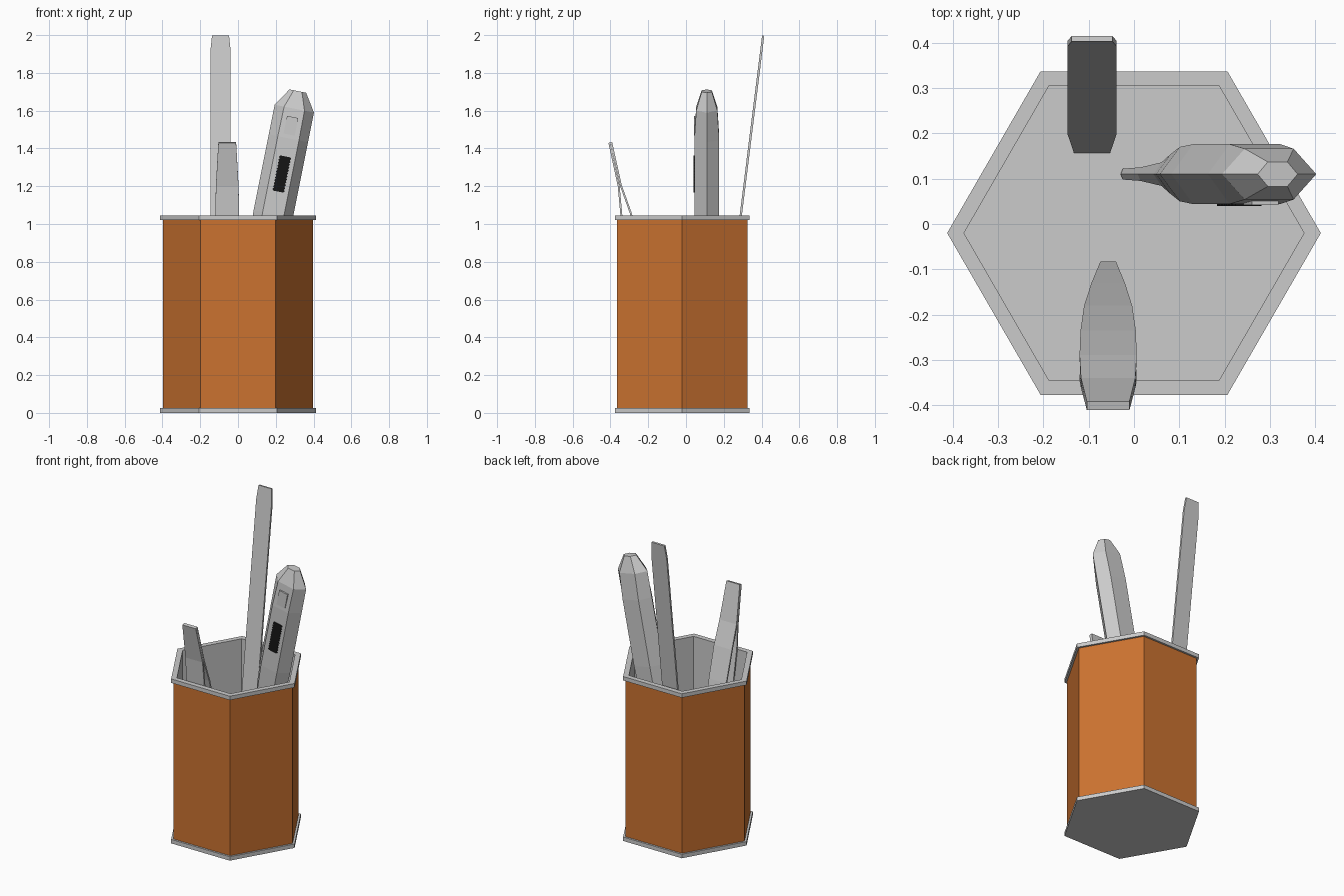
import bpy, bmesh, math
from mathutils import Vector, Matrix

if "Cube" in bpy.data.objects:
    bpy.data.objects.remove(bpy.data.objects["Cube"])


def material(name, rgb):
    m = bpy.data.materials.new(name)
    m.diffuse_color = (*rgb, 1)
    m.use_nodes = True
    m.node_tree.nodes["Principled BSDF"].inputs["Base Color"].default_value = m.diffuse_color
    return m


GREY = material("light grey", (0.6, 0.6, 0.6))
ORANGE = material("orange", (0.6, 0.17, 0.03))
BLACK = material("black", (0.008, 0.008, 0.008))


def loft(name, rings, mat, matrix=Matrix(), closed=False):
    """Skin matching rings of points; cap the ends, or join last to first."""
    bm = bmesh.new()
    vs = [[bm.verts.new(p) for p in ring] for ring in rings]
    n = len(rings[0])
    pairs = list(zip(vs, vs[1:])) + ([(vs[-1], vs[0])] if closed else [])
    for a, b in pairs:
        for i in range(n):
            j = (i + 1) % n
            bm.faces.new((a[i], a[j], b[j], b[i]))
    if not closed:
        bm.faces.new(vs[0][::-1])
        bm.faces.new(vs[-1])
    bmesh.ops.recalc_face_normals(bm, faces=bm.faces)
    mesh = bpy.data.meshes.new(name)
    bm.to_mesh(mesh)
    bm.free()
    mesh.materials.append(mat)
    ob = bpy.data.objects.new(name, mesh)
    ob.matrix_world = matrix
    bpy.context.collection.objects.link(ob)
    return ob


def hexagon(r, z):
    return [(r * math.cos(k * math.pi / 3), r * math.sin(k * math.pi / 3) - 0.02, z)
            for k in range(6)]


def hex_tube(name, r_out, r_in, z0, z1, mat):
    loft(name, [hexagon(r_out, z0), hexagon(r_out, z1), hexagon(r_in, z1),
                hexagon(r_in, z0)], mat, closed=True)


def slab(name, outline, y0, y1, mat, matrix):
    """Flat plate: an xz outline extruded along y."""
    loft(name, [[(x, y, z) for x, z in outline] for y in (y0, y1)], mat, matrix)


# Cup: base, orange walls, grey lining and rim
loft("cup_base", [hexagon(0.412, 0), hexagon(0.412, 0.025)], GREY)
hex_tube("cup_walls", 0.398, 0.386, 0.025, 1.02, ORANGE)
hex_tube("cup_lining", 0.386, 0.375, 0.025, 1.02, GREY)
hex_tube("cup_rim", 0.412, 0.375, 1.02, 1.045, GREY)

# Ruler leaning to the back
lean = Matrix.Translation((-0.0925, 0.163, 0.027)) @ Matrix.Rotation(-0.124, 4, 'X')
slab("ruler", [(-0.04, 0), (0.04, 0), (0.054, 0.33), (0.054, 1.9), (0.045, 1.985),
               (-0.045, 1.985), (-0.054, 1.9), (-0.054, 0.33)], -0.006, 0.006, GREY, lean)

# Tweezers leaning to the front: (length, half width, arm offset)
lean = Matrix.Translation((-0.057, -0.092, 0.03)) @ Matrix.Rotation(0.217, 4, 'X')
stations = [(0, 0.017, 0.005), (0.3, 0.037, 0.022), (0.6, 0.053, 0.037),
            (0.85, 0.061, 0.036), (1.05, 0.063, 0.025), (1.2, 0.06, 0.006),
            (1.435, 0.047, 0.005)]
for side, label in ((-1, "front"), (1, "back")):
    loft("tweezer_arm_" + label,
         [[(-w, side * o - 0.005, s), (w, side * o - 0.005, s),
           (w, side * o + 0.005, s), (-w, side * o + 0.005, s)]
          for s, w, o in stations], GREY, lean)

# Knife leaning to the right: (length, half width, flat half width, half depth)
lean = Matrix.Translation((0.0, 0.11, 0.12)) @ Matrix.Rotation(0.1974, 4, 'Y')
sections = [(-0.09, 0.012, 0.007, 0.012), (0.12, 0.016, 0.009, 0.015),
            (0.42, 0.04, 0.022, 0.026), (0.6, 0.07, 0.04, 0.042),
            (0.78, 0.098, 0.053, 0.06), (0.95, 0.106, 0.057, 0.066),
            (1.36, 0.106, 0.057, 0.066), (1.52, 0.106, 0.055, 0.056),
            (1.615, 0.045, 0.022, 0.027)]
loft("knife_handle",
     [[(w, 0, s), (f, d, s), (-f, d, s), (-w, 0, s), (-f, -d, s), (f, -d, s)]
      for s, w, f, d in sections], GREY, lean)

# Serrated thumb grip and small catch on the knife front
teeth = 12
right = [(0.027 + 0.006 * (i % 2), 1.073 + 0.19 * i / (2 * teeth))
         for i in range(2 * teeth + 1)]
left = [(-x, z) for x, z in reversed(right)]
slab("knife_grip", [(x + 0.003, z) for x, z in right + left], -0.07, -0.062, BLACK, lean)
slab("knife_catch", [(-0.03, 1.38), (0.03, 1.38), (0.03, 1.475), (-0.03, 1.475)],
     -0.068, -0.056, GREY, lean)
